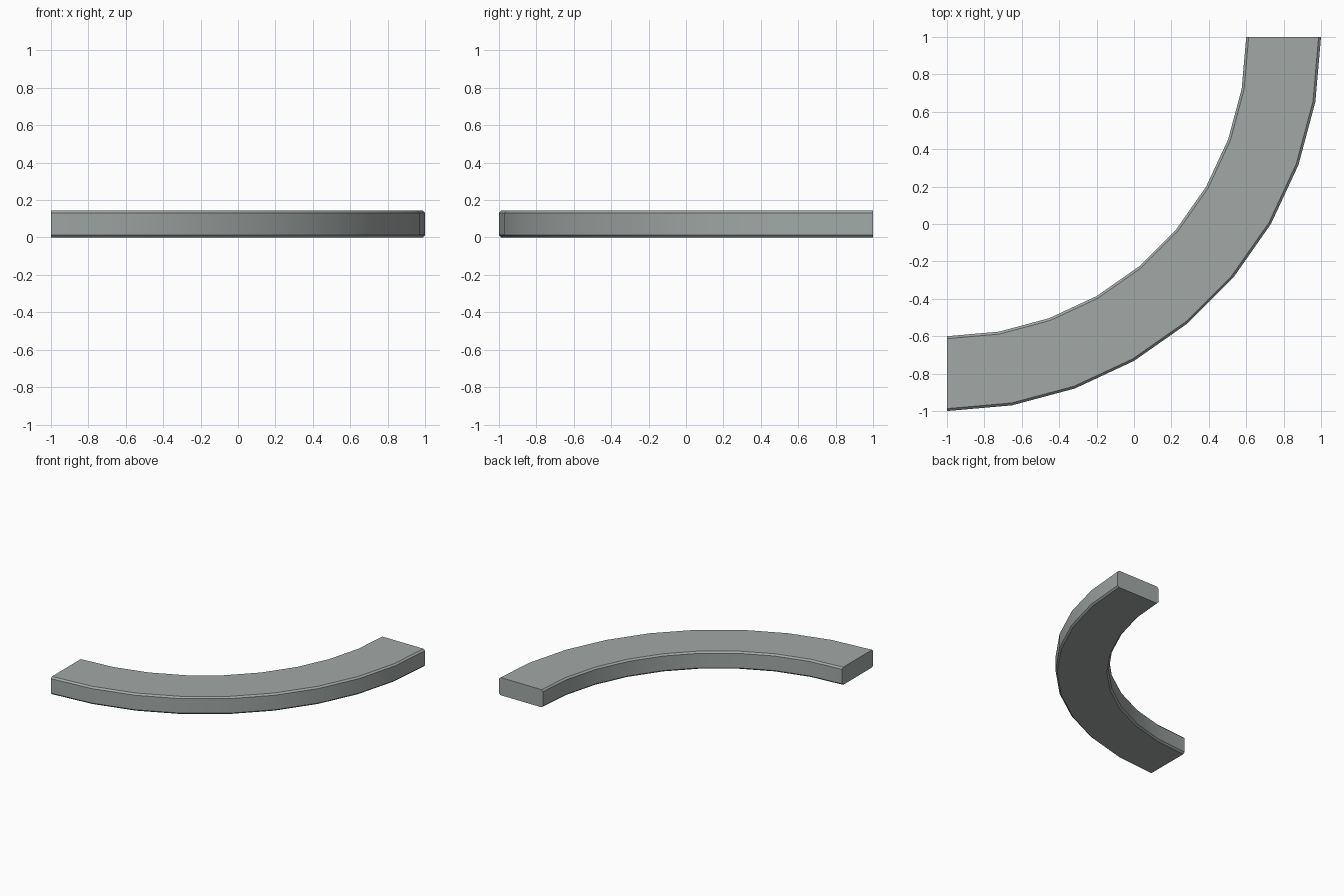
import bpy, bmesh, math

if "Cube" in bpy.data.objects:
    bpy.data.objects.remove(bpy.data.objects["Cube"])

OUTER, INNER, HEIGHT, CHAMFER, STEPS = 2.0, 1.6, 0.145, 0.013, 9

mat = bpy.data.materials.new("stone grey")
mat.diffuse_color = (0.36, 0.395, 0.38, 1)
mat.use_nodes = True
mat.node_tree.nodes["Principled BSDF"].inputs["Base Color"].default_value = mat.diffuse_color

# Chamfered rectangular cross-section as (radius, height)
c = CHAMFER
profile = [(INNER + c, 0), (OUTER - c, 0), (OUTER, c), (OUTER, HEIGHT - c),
           (OUTER - c, HEIGHT), (INNER + c, HEIGHT), (INNER, HEIGHT - c), (INNER, c)]

# Quarter-turn kerb swept around the corner (-1, 1)
bm = bmesh.new()
rings = []
for i in range(STEPS + 1):
    a = math.radians(-90 + 90 * i / STEPS)
    rings.append([bm.verts.new((-1 + r * math.cos(a), 1 + r * math.sin(a), z))
                  for r, z in profile])
n = len(profile)
for p, q in zip(rings, rings[1:]):
    for j in range(n):
        k = (j + 1) % n
        bm.faces.new((p[j], p[k], q[k], q[j]))

# Flat end caps
bm.faces.new(rings[0])
bm.faces.new(rings[-1])
bmesh.ops.recalc_face_normals(bm, faces=bm.faces)

mesh = bpy.data.meshes.new("curved_kerb")
bm.to_mesh(mesh)
bm.free()
mesh.materials.append(mat)
kerb = bpy.data.objects.new("curved_kerb", mesh)
bpy.context.collection.objects.link(kerb)

# Smooth along the curve, sharp at the chamfers
bpy.context.view_layer.objects.active = kerb
kerb.select_set(True)
bpy.ops.object.shade_smooth_by_angle(angle=math.radians(30))
